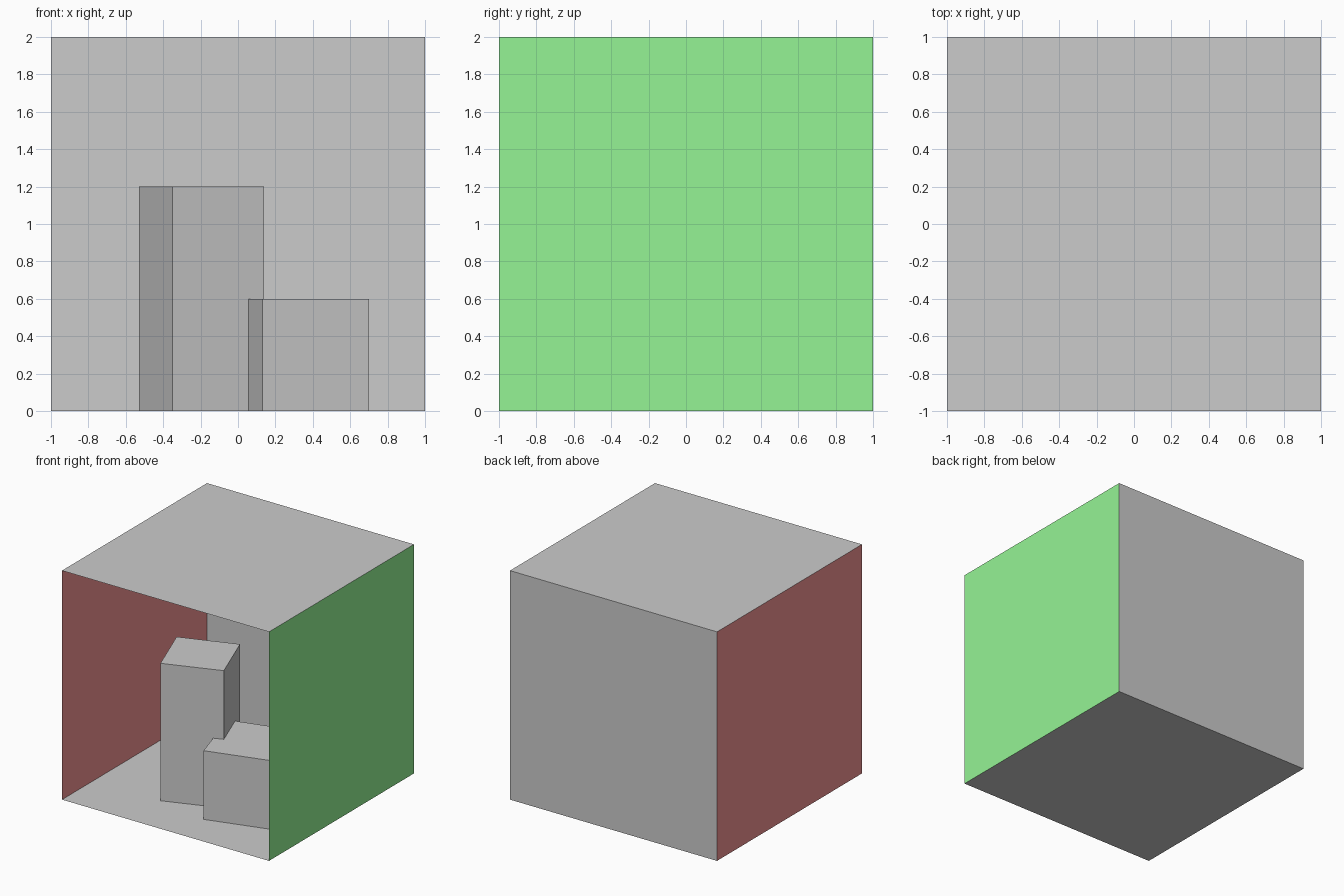
import bpy, bmesh
from mathutils import Vector

if "Cube" in bpy.data.objects:
    bpy.data.objects.remove(bpy.data.objects["Cube"])


def finish(name, bm, color=None):
    mesh = bpy.data.meshes.new(name)
    bm.to_mesh(mesh)
    bm.free()
    obj = bpy.data.objects.new(name, mesh)
    bpy.context.collection.objects.link(obj)
    if color:
        mat = bpy.data.materials.new(name + "_paint")
        mat.diffuse_color = (*color, 1)
        mat.use_nodes = True
        mat.node_tree.nodes["Principled BSDF"].inputs["Base Color"].default_value = mat.diffuse_color
        mesh.materials.append(mat)
    return obj


def panel(name, center, side, up, color=None):
    """Single-sided 2 x 2 sheet facing along side x up."""
    bm = bmesh.new()
    c, s, u = Vector(center), Vector(side), Vector(up)
    bm.faces.new([bm.verts.new(c + a * s + b * u)
                  for a, b in ((-1, -1), (1, -1), (1, 1), (-1, 1))])
    finish(name, bm, color)


def block(name, footprint, height):
    """Footprint (counter-clockwise) extruded upwards from the floor."""
    bm = bmesh.new()
    base = bm.faces.new([bm.verts.new((x, y, 0)) for x, y in footprint])
    top = bmesh.ops.extrude_face_region(bm, geom=[base], use_keep_orig=True)
    verts = [g for g in top["geom"] if isinstance(g, bmesh.types.BMVert)]
    bmesh.ops.translate(bm, verts=verts, vec=(0, 0, height))
    bmesh.ops.recalc_face_normals(bm, faces=bm.faces)
    finish(name, bm)


X, Y, Z = (1, 0, 0), (0, 1, 0), (0, 0, 1)

# Open-fronted room made of thin sheets, normals facing inwards
panel("floor", (0, 0, 0), X, Y)
panel("ceiling", (0, 0, 2), Y, X)
panel("back_wall", (0, 1, 1), X, Z)
panel("left_wall", (-1, 0, 1), Y, Z, (0.9, 0.3, 0.3))
panel("right_wall", (1, 0, 1), Z, Y, (0.3, 0.9, 0.3))

# Two turned blocks that overlap slightly
block("tall_block", [(-0.35, -0.57), (0.14, -0.395), (-0.04, 0.085), (-0.53, -0.09)], 1.2)
block("short_block", [(0.13, -0.66), (0.70, -0.50), (0.53, 0.08), (-0.05, -0.08)], 0.6)
